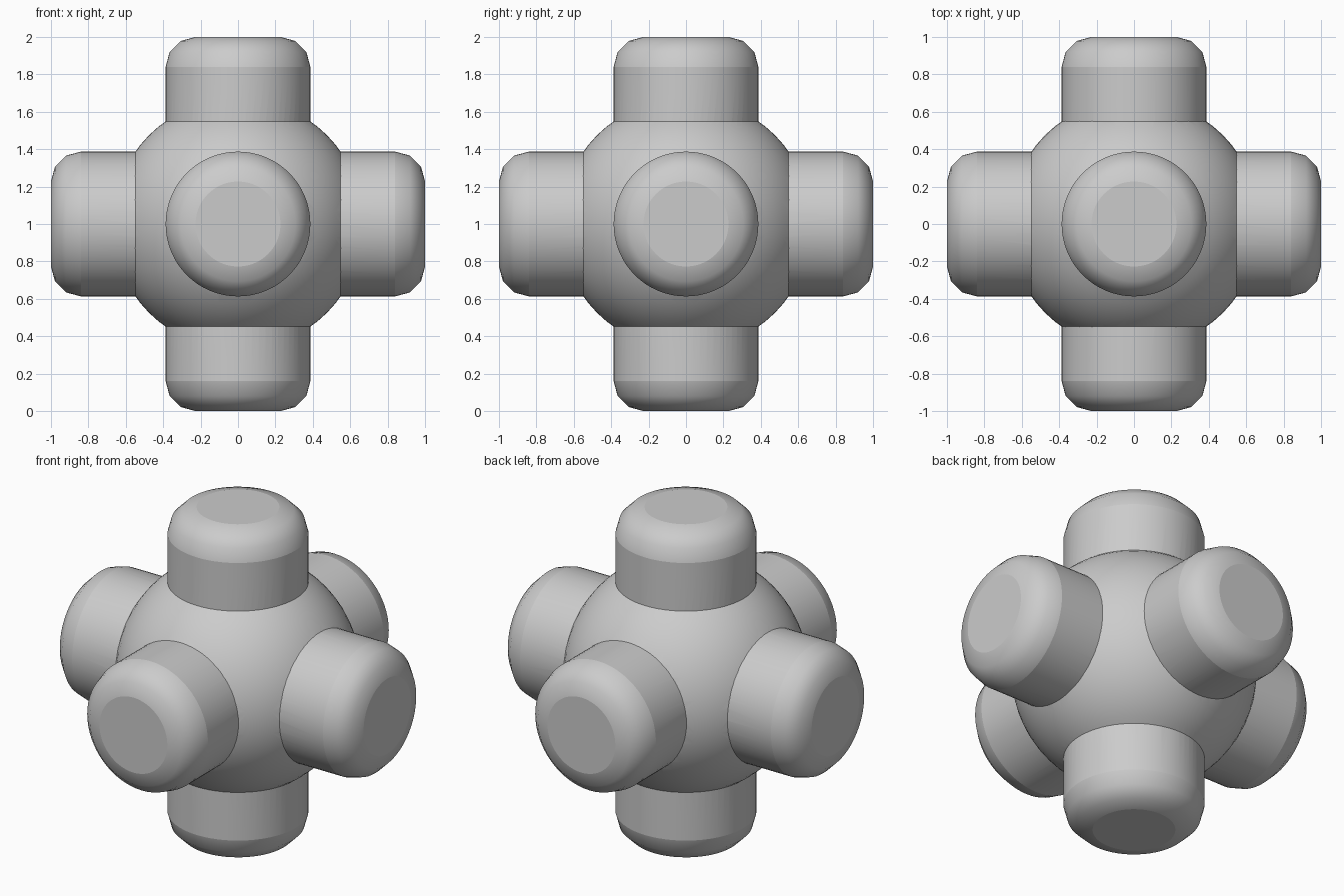
import bpy, bmesh, math
from mathutils import Matrix, Vector

if "Cube" in bpy.data.objects:
    bpy.data.objects.remove(bpy.data.objects["Cube"])

R, FILLET, SEG = 0.387, 0.16, 64
BALL = 0.672
CENTRE = Vector((0, 0, 1))


def new_object(name, bm):
    bmesh.ops.recalc_face_normals(bm, faces=bm.faces)
    mesh = bpy.data.meshes.new(name)
    bm.to_mesh(mesh)
    bm.free()
    obj = bpy.data.objects.new(name, mesh)
    bpy.context.collection.objects.link(obj)
    obj.location = CENTRE
    return obj


def rounded_rod(name, rotation):
    # straight rod from -1 to 1 with three-step rounded ends
    arc = [(R - FILLET + FILLET * math.cos(a), 1 - FILLET + FILLET * math.sin(a))
           for a in (math.radians(30 * i) for i in range(4))]
    profile = [(r, -h) for r, h in reversed(arc)] + arc
    bm = bmesh.new()
    rings = [[bm.verts.new((r * math.cos(t), r * math.sin(t), h))
              for t in (2 * math.pi * k / SEG for k in range(SEG))]
             for r, h in profile]
    for a, b in zip(rings, rings[1:]):
        for k in range(SEG):
            n = (k + 1) % SEG
            bm.faces.new((a[k], a[n], b[n], b[k]))
    bm.faces.new(rings[0])
    bm.faces.new(rings[-1])
    bmesh.ops.transform(bm, matrix=rotation, verts=bm.verts)
    return new_object(name, bm)


# central ball
bm = bmesh.new()
bmesh.ops.create_uvsphere(bm, u_segments=64, v_segments=32, radius=BALL)
hub = new_object("six_way_hub", bm)

# one rod through the ball along each axis
rods = [rounded_rod("rod_z", Matrix.Identity(4)),
        rounded_rod("rod_x", Matrix.Rotation(math.pi / 2, 4, 'Y')),
        rounded_rod("rod_y", Matrix.Rotation(math.pi / 2, 4, 'X'))]

# fuse everything into one solid
bpy.context.view_layer.update()
bpy.context.view_layer.objects.active = hub
for rod in rods:
    mod = hub.modifiers.new("fuse", 'BOOLEAN')
    mod.operation = 'UNION'
    mod.solver = 'EXACT'
    mod.object = rod
    bpy.ops.object.modifier_apply(modifier=mod.name)
    bpy.data.objects.remove(rod)

# smooth shading, sharp at the joints, cap rims and fillet starts
bm = bmesh.new()
bm.from_mesh(hub.data)
for f in bm.faces:
    f.smooth = True
for e in bm.edges:
    on_rim = any(all(abs(abs(v.co[i]) - level) < 1e-3 for v in e.verts)
                 for i in range(3) for level in (1.0, 1 - FILLET))
    e.smooth = not (on_rim or e.calc_face_angle(0) > math.radians(33))
bm.to_mesh(hub.data)
bm.free()
